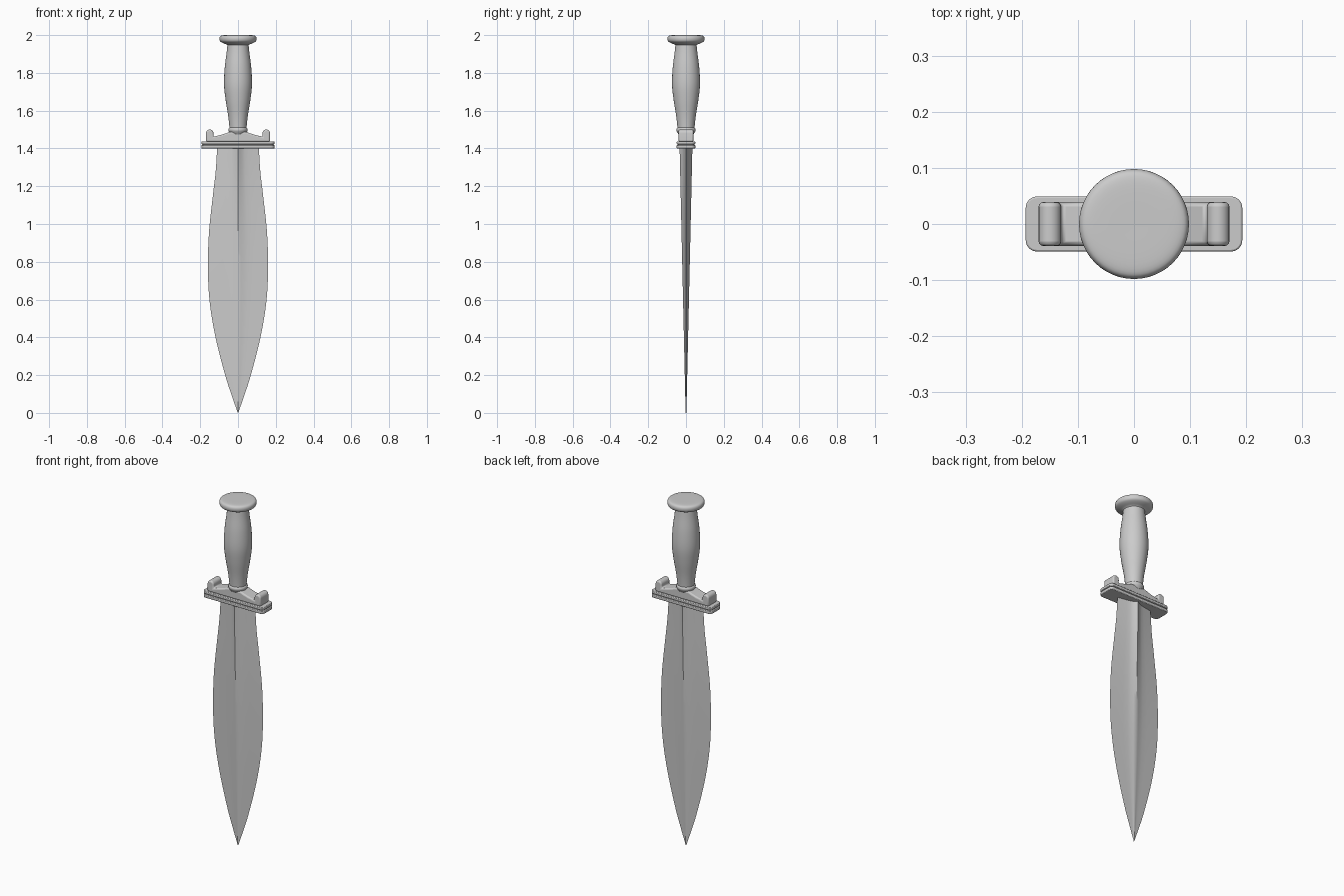
import bpy, bmesh, math
from mathutils import Vector

if "Cube" in bpy.data.objects:
    bpy.data.objects.remove(bpy.data.objects["Cube"])


def finish(name, bm, angle=35, bevel=0, segments=3):
    bmesh.ops.recalc_face_normals(bm, faces=bm.faces)
    me = bpy.data.meshes.new(name)
    bm.to_mesh(me)
    bm.free()
    ob = bpy.data.objects.new(name, me)
    bpy.context.collection.objects.link(ob)
    bpy.context.view_layer.objects.active = ob
    ob.select_set(True)
    if bevel:
        mod = ob.modifiers.new("soft_edges", 'BEVEL')
        mod.width, mod.segments = bevel, segments
        mod.limit_method, mod.angle_limit = 'ANGLE', math.radians(40)
    bpy.ops.object.shade_smooth_by_angle(angle=math.radians(angle))
    ob.select_set(False)
    return ob


def smooth(points, steps=5):
    """Catmull-Rom resampling of a short profile."""
    p = [Vector(q) for q in points]
    p = [2 * p[0] - p[1]] + p + [2 * p[-1] - p[-2]]
    out = []
    for a, b, c, d in zip(p, p[1:], p[2:], p[3:]):
        for i in range(steps):
            t = i / steps
            out.append(0.5 * (2 * b + (c - a) * t + (2 * a - 5 * b + 4 * c - d) * t * t
                              + (3 * b - a - 3 * c + d) * t ** 3))
    return out + [p[-2]]


def lathe(name, profile, sides=48):
    """Turned part from (radius, z) points, capped at both ends."""
    bm = bmesh.new()
    rings = [[bm.verts.new((r * math.cos(2 * math.pi * i / sides),
                            r * math.sin(2 * math.pi * i / sides), z))
              for i in range(sides)] for r, z in profile]
    for lo, hi in zip(rings, rings[1:]):
        for i in range(sides):
            j = (i + 1) % sides
            bm.faces.new((lo[i], lo[j], hi[j], hi[i]))
    bm.faces.new(rings[0])
    bm.faces.new(rings[-1])
    return finish(name, bm)


def rounded_plate(name, hx, hy, z0, z1, radius, bevel):
    """Flat plate with rounded corners."""
    bm = bmesh.new()
    verts = []
    for k, (sx, sy) in enumerate(((1, 1), (-1, 1), (-1, -1), (1, -1))):
        for i in range(7):
            a = math.pi / 2 * (k + i / 6)
            verts.append(bm.verts.new((sx * (hx - radius) + radius * math.cos(a),
                                       sy * (hy - radius) + radius * math.sin(a), z0)))
    face = bm.faces.new(verts)
    top = bmesh.ops.extrude_face_region(bm, geom=[face])['geom']
    bmesh.ops.translate(bm, vec=(0, 0, z1 - z0),
                        verts=[v for v in top if isinstance(v, bmesh.types.BMVert)])
    return finish(name, bm, bevel=bevel, segments=2)


# Leaf-shaped blade with a raised central rib: (half width, z)
outline = smooth([(0.001, 0.0), (0.029, 0.08), (0.068, 0.2), (0.119, 0.4), (0.149, 0.58),
                  (0.159, 0.75), (0.154, 0.95), (0.133, 1.15), (0.118, 1.28), (0.110, 1.41)])
section = [(0, 1), (0.1, 0.8), (0.2, 0.58), (0.32, 0.43), (0.5, 0.3), (0.75, 0.15), (1, 0)]
half = [(-x, y) for x, y in section[:0:-1]] + section
loop = half + [(x, -y) for x, y in half[-2:0:-1]]
bm = bmesh.new()
rings = []
for w, z in outline:
    t = 0.002 + 0.032 * z / 1.41
    rings.append([bm.verts.new((x * w, y * t, z)) for x, y in loop])
for lo, hi in zip(rings, rings[1:]):
    for i in range(len(loop)):
        j = (i + 1) % len(loop)
        bm.faces.new((lo[i], lo[j], hi[j], hi[i]))
bm.faces.new(rings[0])
bm.faces.new(rings[-1])
finish("blade", bm, 30)

# Guard: two stacked plates with a thin recessed layer between
rounded_plate("guard_lower_plate", 0.193, 0.049, 1.400, 1.418, 0.02, 0.003)
rounded_plate("guard_recess", 0.187, 0.043, 1.415, 1.425, 0.018, 0)
rounded_plate("guard_upper_plate", 0.193, 0.049, 1.422, 1.438, 0.02, 0.003)

# Sloped saddle with an upright lug at each end
knob = [(0.15 + 0.02 * math.cos(a), 1.48 + 0.02 * math.sin(a))
        for a in (math.pi * i / 10 for i in range(11))]
right = [(0.17, 1.435)] + knob + [(0.13, 1.462), (0.09, 1.472), (0.06, 1.481), (0.045, 1.488)]
bm = bmesh.new()
pts = right + [(-x, z) for x, z in reversed(right)]
face = bm.faces.new([bm.verts.new((x, -0.039, z)) for x, z in pts])
ext = bmesh.ops.extrude_face_region(bm, geom=[face])['geom']
bmesh.ops.translate(bm, vec=(0, 0.078, 0),
                    verts=[v for v in ext if isinstance(v, bmesh.types.BMVert)])
finish("guard_saddle", bm, bevel=0.008)

# Turned grip, collar and pommel: (radius, z)
lathe("grip_collar", smooth([(0.040, 1.475), (0.047, 1.486), (0.051, 1.495),
                             (0.050, 1.504), (0.044, 1.511)], 3))
lathe("grip", smooth([(0.044, 1.49), (0.047, 1.53), (0.053, 1.58), (0.066, 1.66),
                      (0.074, 1.74), (0.070, 1.83), (0.060, 1.91), (0.055, 1.96)]))
lathe("pommel", smooth([(0.054, 1.945), (0.062, 1.951), (0.080, 1.958), (0.094, 1.967),
                        (0.098, 1.98), (0.095, 1.992), (0.085, 1.998), (0.06, 2.0),
                        (0.005, 2.0)], 3))
